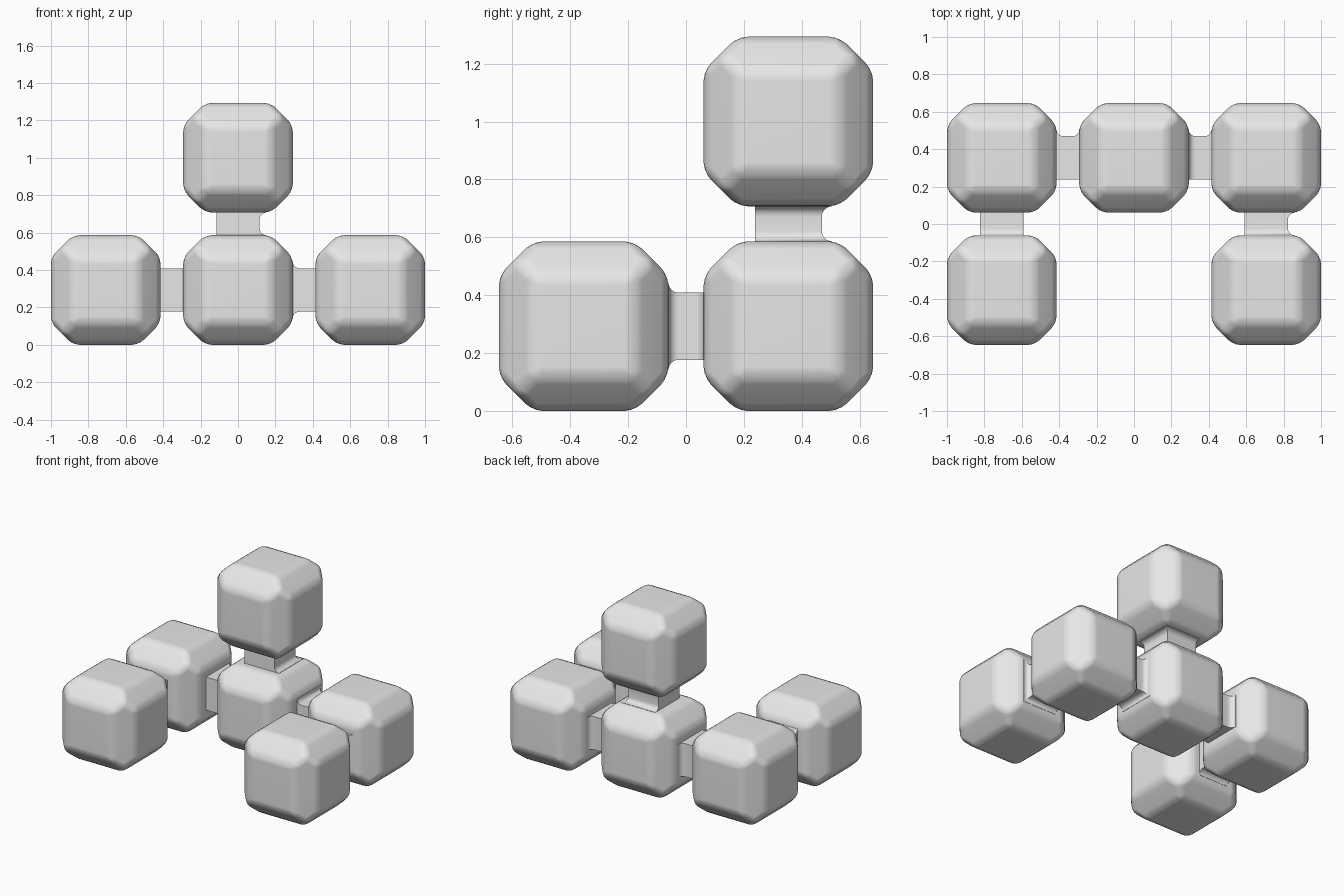
import bpy, bmesh, math
from mathutils import Vector
from itertools import product

default = bpy.data.objects.get("Cube")
if default:
    bpy.data.objects.remove(default, do_unlink=True)

HALF = 0.293      # half size of a block
CUT = 0.117       # chamfer inset
PITCH = 0.707     # distance between block centres
NECK = 0.116      # half width of a connector
FLARE = 0.035     # fillet radius where connectors meet blocks

grey = bpy.data.materials.new("light grey")
grey.use_nodes = True
grey.diffuse_color = (0.8, 0.8, 0.8, 1)
grey.node_tree.nodes["Principled BSDF"].inputs["Base Color"].default_value = (0.8, 0.8, 0.8, 1)


def finish(bm, name, location, angle):
    bmesh.ops.recalc_face_normals(bm, faces=bm.faces)
    mesh = bpy.data.meshes.new(name)
    bm.to_mesh(mesh)
    bm.free()
    mesh.materials.append(grey)
    obj = bpy.data.objects.new(name, mesh)
    obj.location = location
    bpy.context.collection.objects.link(obj)
    bpy.ops.object.select_all(action='DESELECT')
    obj.select_set(True)
    bpy.context.view_layer.objects.active = obj
    bpy.ops.object.shade_smooth_by_angle(angle=math.radians(angle))
    return obj


# Block: a cube with mitred chamfers, whose edges are softened again
def block(name, location):
    bm = bmesh.new()
    inner, corner = HALF - CUT, HALF - CUT / 2
    for sx, sy, sz in product((-1, 1), repeat=3):
        for p in ((HALF, inner, inner), (inner, HALF, inner),
                  (inner, inner, HALF), (corner, corner, corner)):
            bm.verts.new((sx * p[0], sy * p[1], sz * p[2]))
    bmesh.ops.convex_hull(bm, input=bm.verts[:])
    bmesh.ops.dissolve_limit(bm, angle_limit=math.radians(1),
                             verts=bm.verts[:], edges=bm.edges[:])
    bmesh.ops.bevel(bm, geom=bm.edges[:], offset=0.036, offset_type='OFFSET',
                    segments=3, profile=0.5, affect='EDGES', clamp_overlap=True)
    obj = finish(bm, name, location, 40)
    weighted = obj.modifiers.new("even shading", 'WEIGHTED_NORMAL')
    weighted.keep_sharp = True


# Connector: square bar along an axis; listed (side, end) pairs get a concave flare
def connector(name, location, axis, flares):
    bm = bmesh.new()
    gap = PITCH / 2 - HALF
    u_axis, v_axis = [i for i in range(3) if i != axis]
    steps = [(FLARE * (1 - math.cos(i * math.pi / 12)),
              FLARE * (1 - math.sin(i * math.pi / 12))) for i in range(7)]
    # (position, flare at low end, flare at high end)
    stations = [(-gap - 0.02, FLARE, 0)]
    stations += [(-gap + d, w, 0) for w, d in reversed(steps)]
    stations += [(gap - d, 0, w) for w, d in steps]
    stations += [(gap + 0.02, 0, FLARE)]
    rings = []
    for t, low, high in stations:
        reach = {}
        for side in ("-u", "+u", "-v", "+v"):
            reach[side] = (NECK + low * ((side, "low") in flares)
                           + high * ((side, "high") in flares))
        ring = []
        for u, v in ((-reach["-u"], -reach["-v"]), (reach["+u"], -reach["-v"]),
                     (reach["+u"], reach["+v"]), (-reach["-u"], reach["+v"])):
            p = Vector()
            p[axis], p[u_axis], p[v_axis] = t, u, v
            ring.append(bm.verts.new(p))
        rings.append(ring)
    for a, b in zip(rings, rings[1:]):
        for i in range(4):
            j = (i + 1) % 4
            bm.faces.new((a[i], a[j], b[j], b[i]))
    bm.faces.new(rings[0])
    bm.faces.new(rings[-1])
    finish(bm, name, location, 35)


def both(side):
    return [(side, "low"), (side, "high")]


# Blocks
BACK = PITCH / 2
block("centre_block", (0, BACK, HALF))
block("top_block", (0, BACK, HALF + PITCH))
for label, s in (("left", 1), ("right", -1)):
    block(label + "_back_block", (s * PITCH, BACK, HALF))
    block(label + "_front_block", (s * PITCH, -BACK, HALF))

# Connectors
connector("neck_connector", (0, BACK, HALF + PITCH / 2), 2, both("+u") + both("+v"))
connector("right_back_connector", (-PITCH / 2, BACK, HALF), 0, both("+u"))
connector("left_back_connector", (PITCH / 2, BACK, HALF), 0,
          both("+u") + [("+v", "low"), ("-v", "low")])
connector("right_side_connector", (-PITCH, 0, HALF), 1, [("+v", "low"), ("-v", "low")])
connector("left_side_connector", (PITCH, 0, HALF), 1,
          both("+u") + [("+v", "low"), ("-v", "low")])
